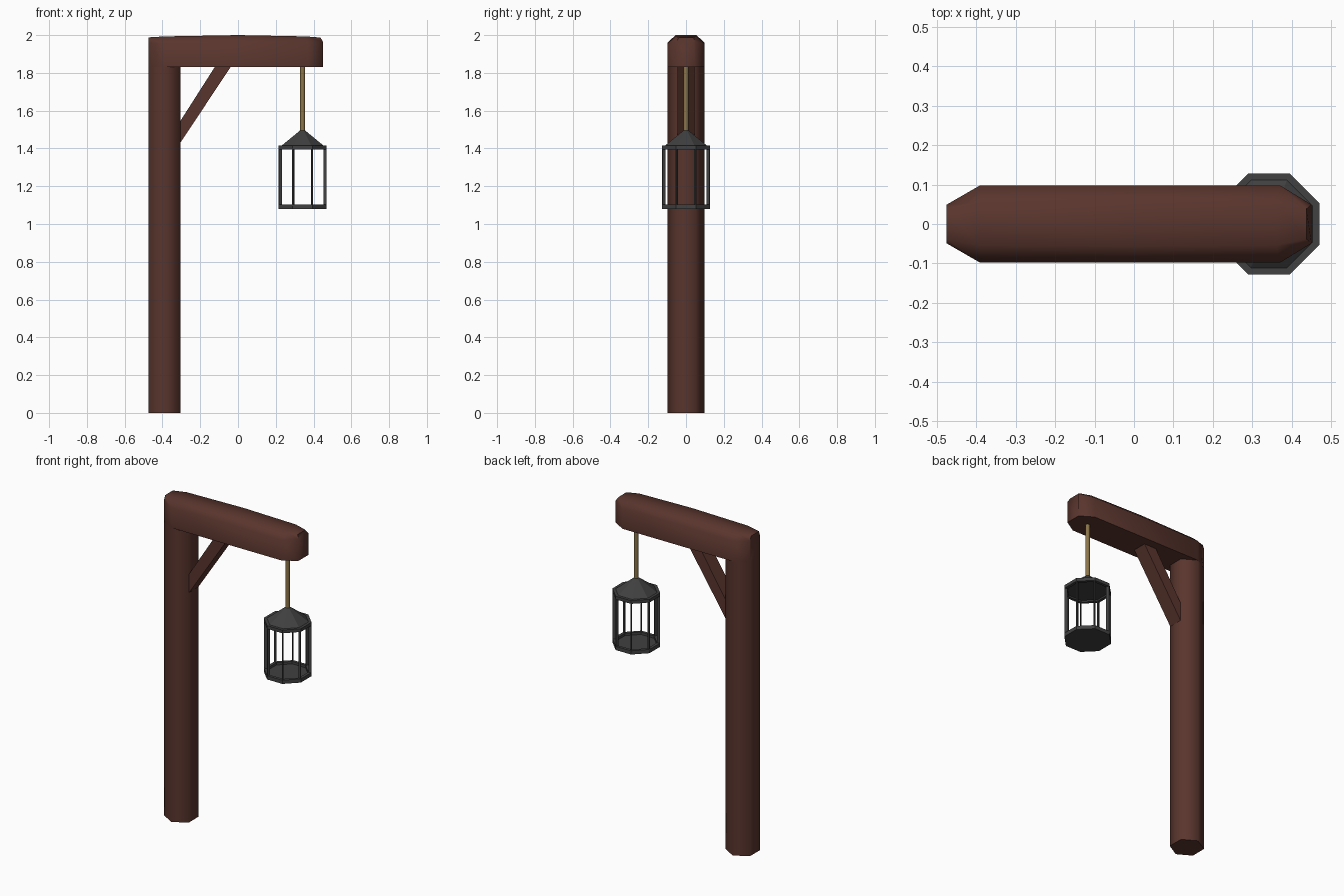
import bpy, bmesh, math
from mathutils import Vector

if "Cube" in bpy.data.objects:
    bpy.data.objects.remove(bpy.data.objects["Cube"])


def material(name, rgb):
    m = bpy.data.materials.new(name)
    m.diffuse_color = (*rgb, 1)
    m.use_nodes = True
    m.node_tree.nodes["Principled BSDF"].inputs["Base Color"].default_value = m.diffuse_color
    return m


WOOD = material("dark_red_wood", (0.1, 0.035, 0.026))
IRON = material("dark_iron", (0.052, 0.052, 0.052))
ROPE = material("tan_rope", (0.26, 0.175, 0.065))


def finish(name, bm, mat, smooth=None):
    bmesh.ops.recalc_face_normals(bm, faces=bm.faces)
    me = bpy.data.meshes.new(name)
    bm.to_mesh(me)
    bm.free()
    me.materials.append(mat)
    ob = bpy.data.objects.new(name, me)
    bpy.context.collection.objects.link(ob)
    if smooth:
        bpy.ops.object.select_all(action='DESELECT')
        ob.select_set(True)
        bpy.context.view_layer.objects.active = ob
        bpy.ops.object.shade_smooth_by_angle(angle=math.radians(smooth))
    return ob


def loft(name, rings, mat, smooth=None, closed=False):
    """Skin a list of point rings; cap the ends, or join last to first."""
    bm = bmesh.new()
    rows = [[bm.verts.new(p) for p in r] for r in rings]
    pairs = list(zip(rows, rows[1:]))
    if closed:
        pairs.append((rows[-1], rows[0]))
    else:
        bm.faces.new(rows[0])
        bm.faces.new(rows[-1])
    n = len(rows[0])
    for a, b in pairs:
        for i in range(n):
            j = (i + 1) % n
            bm.faces.new((a[i], a[j], b[j], b[i]))
    return finish(name, bm, mat, smooth)


def ring(cx, r, z, n, turn=0.0):
    angles = [2 * math.pi * (i + turn) / n for i in range(n)]
    return [(cx + r * math.cos(a), r * math.sin(a), z) for a in angles]


# Hexagonal post
loft("post", [ring(-0.39, 0.098, z, 6, 0.5) for z in (0, 1.83)], WOOD, 65)

# Beam: bottom x, top x, half width, shoulder z, top half width, top z
sections = [(-0.475, -0.475, 0.049, 1.96, 0.038, 1.988),
            (-0.39, -0.39, 0.098, 1.955, 0.055, 1.993),
            (0.0, 0.0, 0.098, 1.96, 0.055, 2.0),
            (0.37, 0.36, 0.098, 1.955, 0.055, 1.993),
            (0.45, 0.437, 0.049, 1.965, 0.038, 1.987)]
loft("beam", [[(x, -w, 1.83), (x, w, 1.83), (x, w, zs),
               (xt, wt, zt), (xt, -wt, zt), (x, -w, zs)]
              for x, xt, w, zs, wt, zt in sections], WOOD, 65)

# Diagonal brace, ends sunk slightly into post and beam
side = [(-0.315, 1.415), (-0.315, 1.53), (-0.114, 1.845), (-0.03, 1.845)]
loft("brace", [[(x, y, z) for x, z in side] for y in (-0.045, 0.045)], WOOD)

# Hanging rope
CX = 0.342
loft("rope", [ring(CX, 0.014, z, 8, 0.5) for z in (1.48, 1.835)], ROPE, 50)

# Octagonal lantern
R = 0.138
loft("lantern_roof", [ring(CX, r, z, 8, 0.5) for r, z in
                      ((0.124, 1.405), (0.124, 1.412), (0.012, 1.497))], IRON)
for name, z0, z1 in (("top_rim", 1.395, 1.415), ("bottom_rim", 1.08, 1.103)):
    loft(name, [ring(CX, r, z, 8, 0.5) for r, z in
                ((R, z0), (R, z1), (R - 0.019, z1), (R - 0.019, z0))],
         IRON, closed=True)
loft("lantern_floor", [ring(CX, R - 0.01, z, 8, 0.5) for z in (1.08, 1.088)], IRON)

# Thin upright bars at the eight corners
for i in range(8):
    a = math.radians(45 * i + 22.5)
    out = Vector((math.cos(a), math.sin(a), 0))
    tan = Vector((-math.sin(a), math.cos(a), 0))
    quad = [out * r + tan * t + Vector((CX, 0, 0)) for r, t in
            ((R - 0.001, -0.003), (R - 0.001, 0.003),
             (R - 0.018, 0.003), (R - 0.018, -0.003))]
    loft(f"lantern_bar_{i + 1}", [[(p.x, p.y, z) for p in quad]
                                  for z in (1.095, 1.4)], IRON)
